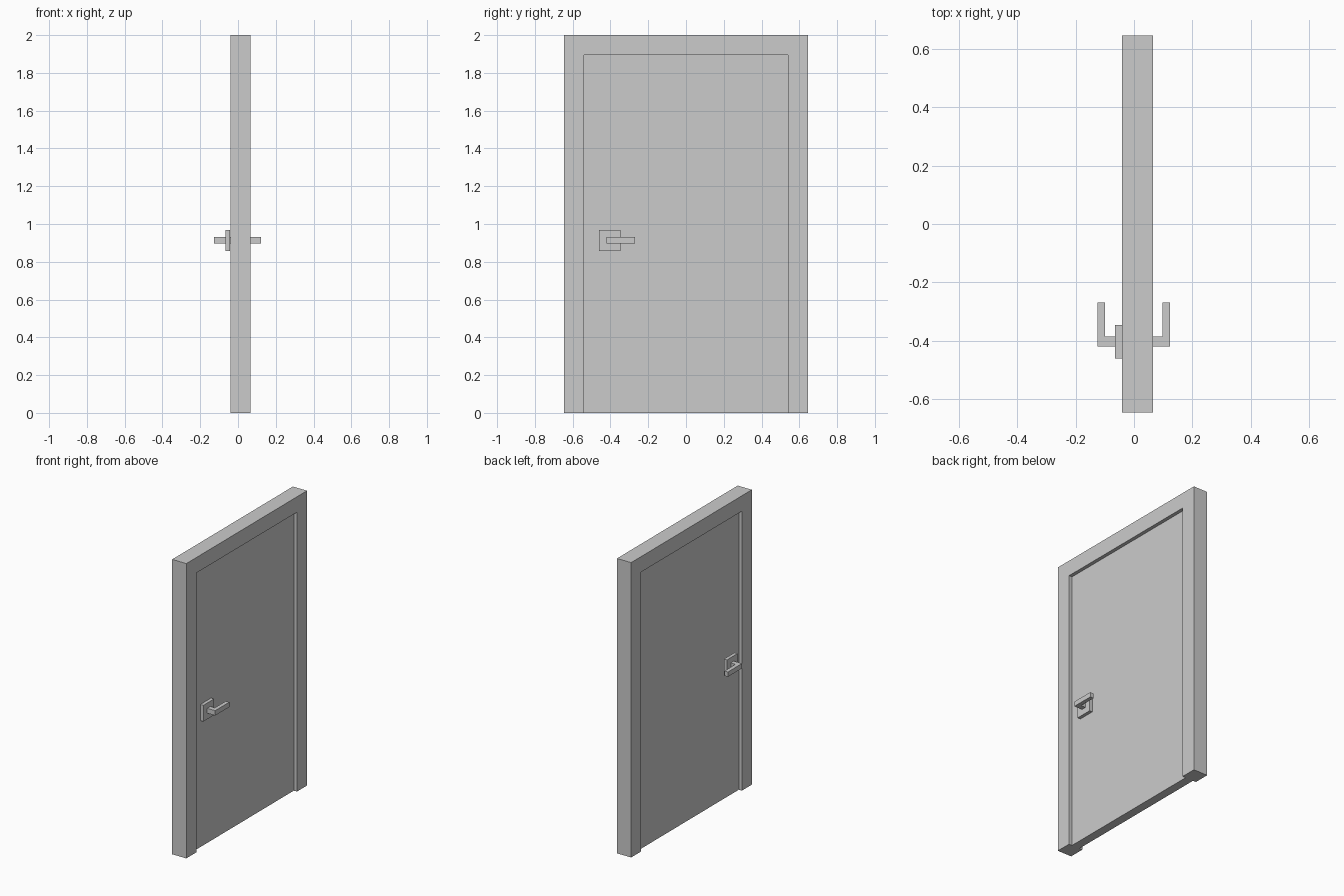
import bpy
import bmesh
from mathutils import Vector

cube = bpy.data.objects.get("Cube")
if cube:
    bpy.data.objects.remove(cube)

grey = bpy.data.materials.new("light_grey")
grey.use_nodes = True
colour = (0.6, 0.6, 0.6, 1)
grey.diffuse_color = colour
grey.node_tree.nodes["Principled BSDF"].inputs["Base Color"].default_value = colour


def extrude_profile(name, points, direction):
    """Extrude a closed flat outline along a vector."""
    bm = bmesh.new()
    face = bm.faces.new([bm.verts.new(p) for p in points])
    result = bmesh.ops.extrude_face_region(bm, geom=[face], use_keep_orig=True)
    moved = [v for v in result["geom"] if isinstance(v, bmesh.types.BMVert)]
    bmesh.ops.translate(bm, verts=moved, vec=Vector(direction))
    bmesh.ops.recalc_face_normals(bm, faces=bm.faces)
    mesh = bpy.data.meshes.new(name)
    bm.to_mesh(mesh)
    bm.free()
    mesh.materials.append(grey)
    obj = bpy.data.objects.new(name, mesh)
    bpy.context.collection.objects.link(obj)
    return obj


def box(name, x0, x1, y0, y1, z0, z1):
    outline = [(x0, y0, z0), (x0, y1, z0), (x0, y1, z1), (x0, y0, z1)]
    return extrude_profile(name, outline, (x1 - x0, 0, 0))


# Frame: two jambs and a head as one arch-shaped outline
W, IN, TOP, X0, X1 = 0.647, 0.54, 1.895, -0.041, 0.065
arch = [(-W, 0), (-IN, 0), (-IN, TOP), (IN, TOP), (IN, 0), (W, 0), (W, 2), (-W, 2)]
extrude_profile("door_frame", [(X0, y, z) for y, z in arch], (X1 - X0, 0, 0))

# Door leaf, recessed on both sides
LEAF0, LEAF1 = -0.018, 0.041
box("door_leaf", LEAF0, LEAF1, -IN, IN, 0, TOP)

# Handle on each side: square plate and L-shaped lever
for side, leaf, plate0, plate1, tip in (
        ("left", LEAF1, LEAF1, 0.063, 0.123),
        ("right", LEAF0, -0.042, -0.065, -0.126)):
    box(side + "_handle_plate", min(plate0, plate1), max(plate0, plate1),
        -0.461, -0.347, 0.857, 0.967)
    inner = tip - 0.026 if tip > 0 else tip + 0.026
    lever = [(leaf, -0.42), (tip, -0.42), (tip, -0.269),
             (inner, -0.269), (inner, -0.387), (leaf, -0.387)]
    extrude_profile(side + "_handle_lever", [(x, y, 0.898) for x, y in lever], (0, 0, 0.033))
